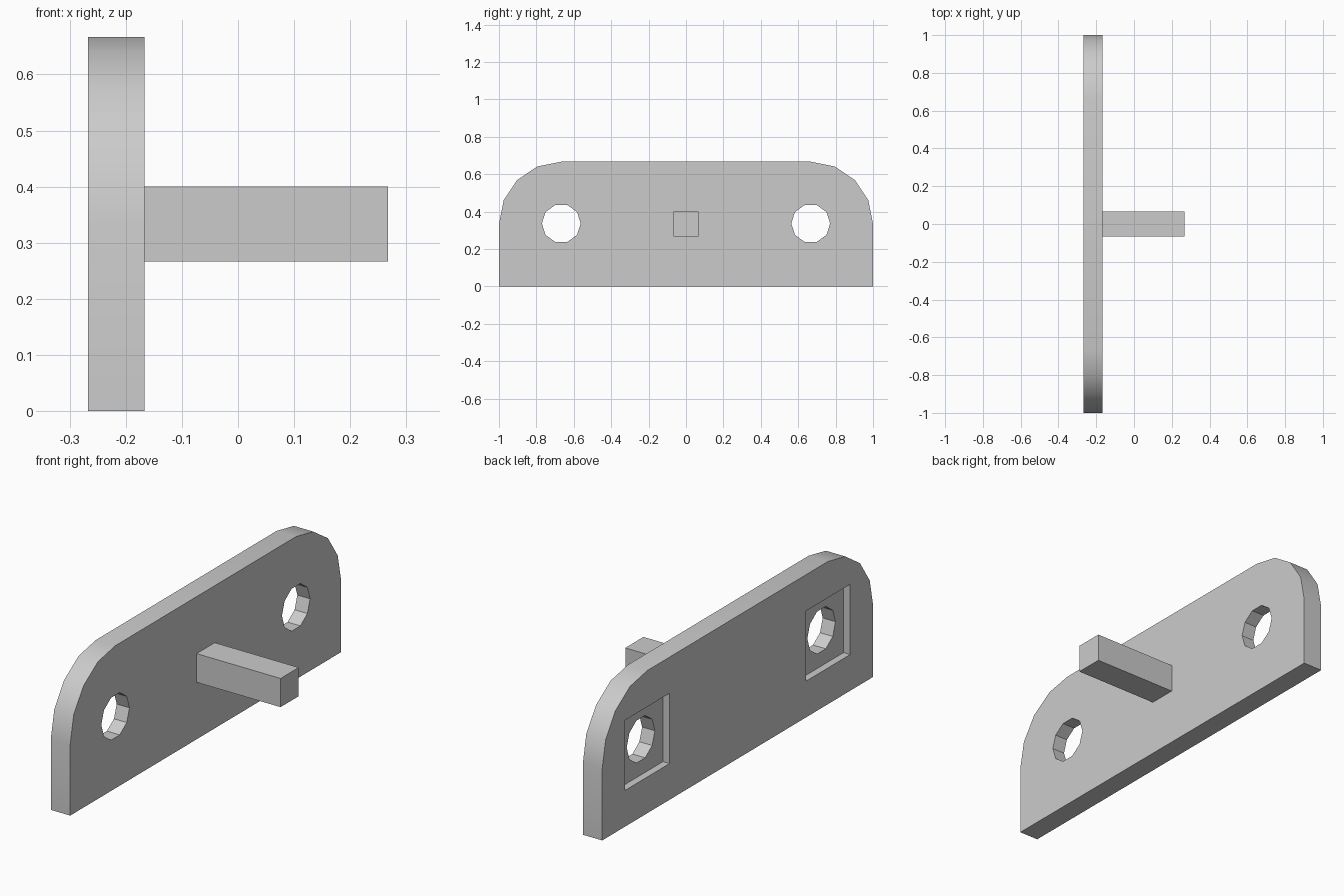
import bpy, bmesh, math

if "Cube" in bpy.data.objects:
    bpy.data.objects.remove(bpy.data.objects["Cube"], do_unlink=True)

grey = bpy.data.materials.new("light grey")
grey.use_nodes = True
COLOUR = (0.6, 0.6, 0.6, 1)
grey.diffuse_color = COLOUR
grey.node_tree.nodes["Principled BSDF"].inputs["Base Color"].default_value = COLOUR

BACK, FACE, TIP = -0.267, -0.167, 0.267    # plate rear, plate face, peg end
R = 1 / 3                                  # corner radius, half the plate height


def prism(name, outline, x0, x1):
    """Extrude a (y, z) outline along x."""
    bm = bmesh.new()
    base = bm.faces.new([bm.verts.new((x0, y, z)) for y, z in outline])
    ext = bmesh.ops.extrude_face_region(bm, geom=[base])
    moved = [v for v in ext["geom"] if isinstance(v, bmesh.types.BMVert)]
    bmesh.ops.translate(bm, verts=moved, vec=(x1 - x0, 0, 0))
    bmesh.ops.recalc_face_normals(bm, faces=bm.faces[:])
    mesh = bpy.data.meshes.new(name)
    bm.to_mesh(mesh)
    bm.free()
    mesh.materials.append(grey)
    obj = bpy.data.objects.new(name, mesh)
    bpy.context.collection.objects.link(obj)
    return obj


def arc(cy, cz, r, start, step, count):
    angles = [math.radians(start + step * i) for i in range(count)]
    return [(cy + r * math.cos(a), cz + r * math.sin(a)) for a in angles]


def square(cy, cz, half):
    return [(cy - half, cz - half), (cy + half, cz - half),
            (cy + half, cz + half), (cy - half, cz + half)]


def activate(obj):
    bpy.ops.object.select_all(action='DESELECT')
    obj.select_set(True)
    bpy.context.view_layer.objects.active = obj


def cut(target, cutter):
    cutter.hide_render = True
    mod = target.modifiers.new("cut", 'BOOLEAN')
    mod.operation, mod.solver, mod.object = 'DIFFERENCE', 'EXACT', cutter
    activate(target)
    bpy.ops.object.modifier_apply(modifier=mod.name)
    bpy.data.objects.remove(cutter, do_unlink=True)


# Plate with two rounded top corners
outline = [(-1, 0), (1, 0)]
outline += arc(1 - R, R, R, 0, 22.5, 5) + arc(R - 1, R, R, 90, 22.5, 5)
plate = prism("mounting_plate", outline, BACK, FACE)

# Ten-sided bolt holes, each in a square recess at the rear
for side in (-1, 1):
    cy = side * (1 - R)
    cut(plate, prism("recess_cutter", square(cy, R, 0.164), BACK - 0.1, BACK + 0.034))
    cut(plate, prism("hole_cutter", arc(cy, R + 0.003, 0.104, 0, 36, 10), BACK - 0.1, FACE + 0.1))

# Square peg
peg = prism("peg", square(0, R, 0.067), FACE, TIP)

activate(plate)
bpy.ops.object.shade_smooth_by_angle(angle=math.radians(30))
